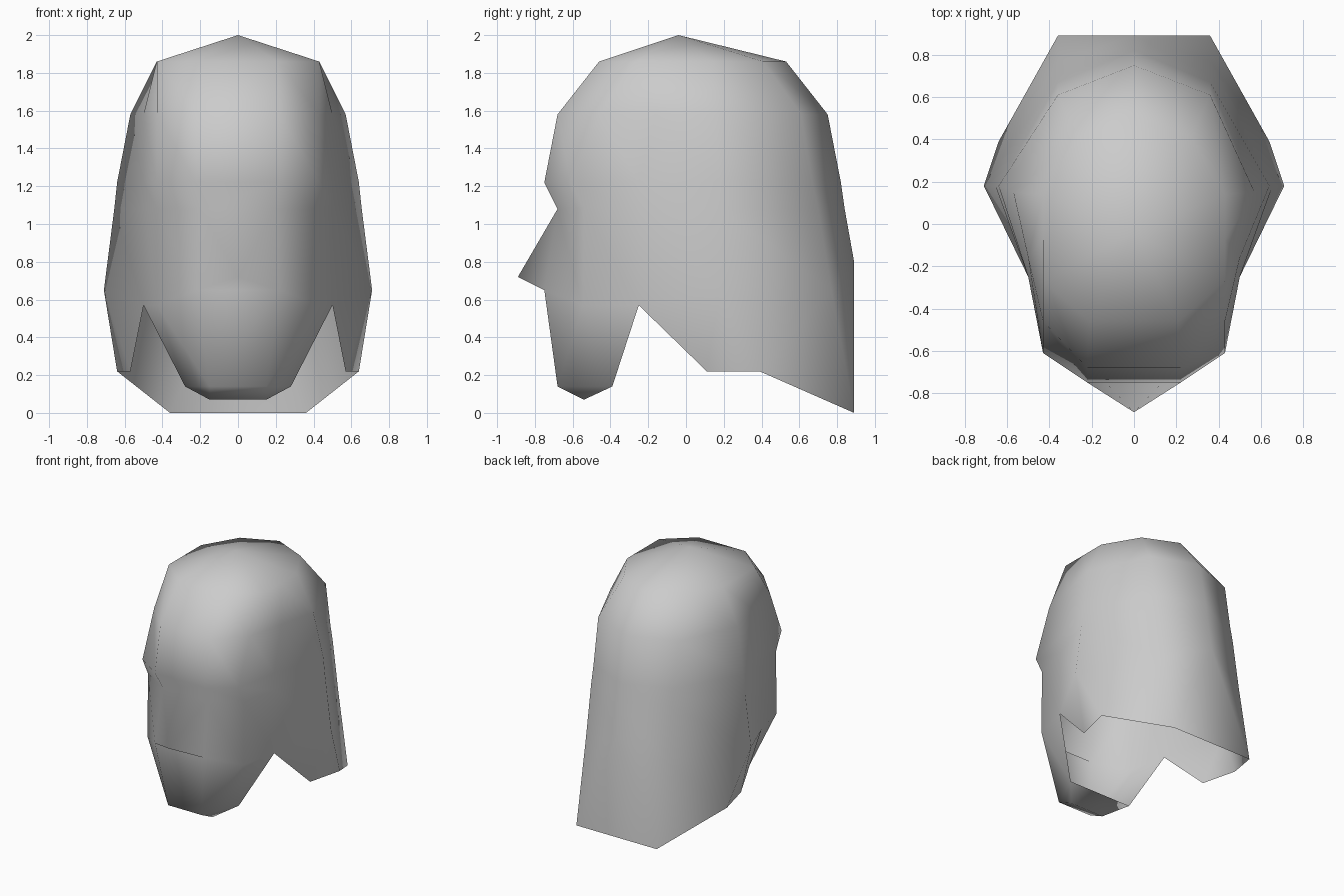
import bpy
import bmesh

default_cube = bpy.data.objects.get("Cube")
if default_cube:
    bpy.data.objects.remove(default_cube, do_unlink=True)

# One plain clay colour for the whole head
clay = bpy.data.materials.new("light grey clay")
clay.use_nodes = True
clay_colour = (0.6, 0.6, 0.6, 1)
clay.diffuse_color = clay_colour
clay.node_tree.nodes["Principled BSDF"].inputs["Base Color"].default_value = clay_colour

mesh = bmesh.new()


def pair(x, y, z):
    """Make a point and its mirrored twin."""
    return mesh.verts.new((x, y, z)), mesh.verts.new((-x, y, z))


def centre(y, z):
    """Make a point on the mirror plane, usable like a pair."""
    point = mesh.verts.new((0, y, z))
    return point, point


def mirrored_faces(*pairs):
    """Make a face through the given points on both sides of the head."""
    mesh.faces.new([p[0] for p in pairs])
    mesh.faces.new([p[1] for p in reversed(pairs)])


def level(z, outline, spine_y, spine_z=None):
    """Half outline of a level, from the face round to the spine."""
    return [pair(x, y, z) for x, y in outline] + [centre(spine_y, spine_z or z)]


def bridge(upper, lower):
    """Close the centre strip between the two sides."""
    mesh.faces.new((upper[0], upper[1], lower[1], lower[0]))


# Skull levels: face, temple, side front, side, nape corner, then spine
crown = level(1.86, [(.21, -.46), (.43, -.27), (.43, -.07), (.43, .14), (.27, .41)], .53)
forehead = level(1.58, [(.22, -.68), (.43, -.46), (.5, -.16), (.57, .15), (.36, .61)], .75)
brow = level(1.22, [(.22, -.75), (.43, -.61), (.5, -.25), (.64, .18), (.36, .67)], .82)
eyes = level(1.08, [(.2, -.68), (.43, -.54), (.5, -.25), (.655, .18), (.36, .7)], .84)
cheek = level(.65, [(.22, -.75), (.43, -.545), (.5, -.25), (.71, .18), (.36, .77)], .89, .8)
for point in cheek[1] + cheek[2]:
    point.co.z = .57

# Domed crown fan
top = centre(-.04, 2)
for first, second in zip(crown, crown[1:]):
    mirrored_faces(first, second, top)
mesh.faces.new((*crown[0], top[0]))

# Skull walls
levels = [crown, forehead, brow, eyes, cheek]
for upper, lower in zip(levels, levels[1:]):
    for i in range(len(upper) - 1):
        mirrored_faces(upper[i], lower[i], lower[i + 1], upper[i + 1])
    if lower is not cheek:
        bridge(upper[0], lower[0])

# Wedge nose standing out from the face
nose_tip = centre(-.89, .72)
mirrored_faces(eyes[0], cheek[0], nose_tip)
for base in (eyes[0], cheek[0]):
    mesh.faces.new((*base, nose_tip[0]))

# Chin and jaw
chin_front = pair(.15, -.68, .14)
chin_base = pair(.15, -.54, .07)
jaw_corner = pair(.28, -.39, .14)
mirrored_faces(cheek[0], chin_front, cheek[1])
mirrored_faces(cheek[1], chin_front, jaw_corner)
mirrored_faces(cheek[1], jaw_corner, cheek[2])
mirrored_faces(chin_front, chin_base, jaw_corner)
bridge(cheek[0], chin_front)
bridge(chin_front, chin_base)
bridge(chin_base, jaw_corner)

# Hanging side flaps and the long nape
flap_front = pair(.57, .11, .22)
flap_back = pair(.64, .39, .22)
nape_hem = pair(.36, .89, 0)
mirrored_faces(cheek[2], flap_front, cheek[3])
mirrored_faces(cheek[3], flap_front, flap_back)
mirrored_faces(cheek[3], flap_back, cheek[4])
mirrored_faces(cheek[4], flap_back, nape_hem)
mirrored_faces(cheek[4], nape_hem, cheek[5])
mesh.faces.new((*nape_hem, cheek[5][0]))

# Finish the open shell as one smooth surface
bmesh.ops.recalc_face_normals(mesh, faces=mesh.faces[:])
if sum(face.normal.z for face in top[0].link_faces) < 0:
    bmesh.ops.reverse_faces(mesh, faces=mesh.faces[:])
for face in mesh.faces:
    face.smooth = True
head_mesh = bpy.data.meshes.new("head_shell")
mesh.to_mesh(head_mesh)
mesh.free()
head_mesh.materials.append(clay)
head = bpy.data.objects.new("head_shell", head_mesh)
bpy.context.collection.objects.link(head)
